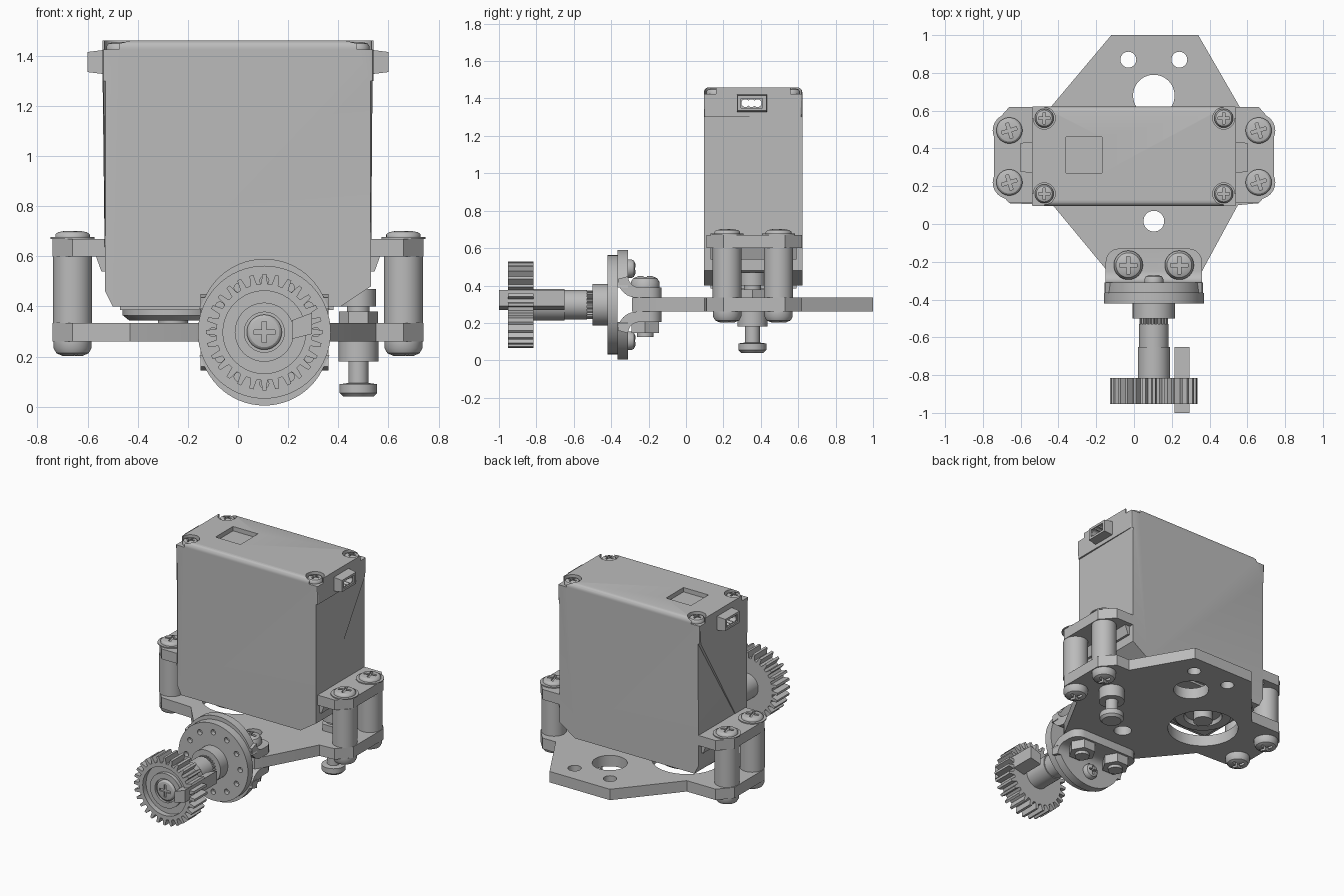
import bpy, bmesh, math
from mathutils import Matrix

if "Cube" in bpy.data.objects:
    bpy.data.objects.remove(bpy.data.objects["Cube"])

grey = bpy.data.materials.new("plain grey")
grey.diffuse_color = (0.5, 0.5, 0.5, 1)
grey.use_nodes = True
grey.node_tree.nodes["Principled BSDF"].inputs["Base Color"].default_value = grey.diffuse_color
PLACE = {'x': lambda u, v, w: (w, u, v), 'y': lambda u, v, w: (u, w, v), 'z': lambda u, v, w: (u, v, w)}


def shade(me):
    me.shade_smooth()
    me.set_sharp_from_angle(angle=math.radians(30))


def finish(name, bm):
    bmesh.ops.recalc_face_normals(bm, faces=bm.faces)
    me = bpy.data.meshes.new(name)
    bm.to_mesh(me)
    bm.free()
    me.materials.append(grey)
    shade(me)
    ob = bpy.data.objects.new(name, me)
    bpy.context.collection.objects.link(ob)
    return ob


def prism(name, pts, lo, hi, axis='z'):
    bm = bmesh.new()
    a, b = [[bm.verts.new(PLACE[axis](u, v, w)) for u, v in pts] for w in (lo, hi)]
    bm.faces.new(a)
    bm.faces.new(b[::-1])
    for i in range(len(pts)):
        j = (i + 1) % len(pts)
        bm.faces.new((a[i], a[j], b[j], b[i]))
    return finish(name, bm)


def lathe(name, prof, c=(0, 0), axis='z', n=40):
    """Solid of revolution; prof is (radius, position along axis), capped at both ends."""
    bm = bmesh.new()
    rings = [[bm.verts.new(PLACE[axis](c[0] + r * math.cos(2 * math.pi * k / n),
                                       c[1] + r * math.sin(2 * math.pi * k / n), w))
              for k in range(n)] for r, w in prof]
    for a, b in zip(rings, rings[1:]):
        for k in range(n):
            bm.faces.new((a[k], a[(k + 1) % n], b[(k + 1) % n], b[k]))
    bm.faces.new(rings[0])
    bm.faces.new(rings[-1][::-1])
    return finish(name, bm)


def cyl(name, c, r, lo, hi, axis='z', n=40):
    return lathe(name, [(r, lo), (r, hi)], c, axis, n)


def box(name, x0, x1, y0, y1, z0, z1):
    return prism(name, [(x0, y0), (x1, y0), (x1, y1), (x0, y1)], z0, z1)


def bevel(ob, width, seg, test):
    bm = bmesh.new()
    bm.from_mesh(ob.data)
    edges = [e for e in bm.edges if test(e.verts[0].co, e.verts[1].co)]
    bmesh.ops.bevel(bm, geom=edges, offset=width, segments=seg, profile=0.5, affect='EDGES')
    bm.to_mesh(ob.data)
    bm.free()
    shade(ob.data)


def cut(ob, cutters):
    for c in cutters:
        c.hide_render = True
        m = ob.modifiers.new("cut", 'BOOLEAN')
        m.operation, m.object, m.solver = 'DIFFERENCE', c, 'EXACT'
    dg = bpy.context.evaluated_depsgraph_get()
    me = bpy.data.meshes.new_from_object(ob.evaluated_get(dg))
    ob.modifiers.clear()
    ob.data = me
    shade(me)
    for c in cutters:
        bpy.data.objects.remove(c)


def gear_outline(c, n, root, tip):
    return [(c[0] + r * math.cos((k + f) * 2 * math.pi / n), c[1] + r * math.sin((k + f) * 2 * math.pi / n))
            for k in range(n) for f, r in ((-0.3, root), (-0.15, tip), (0.15, tip), (0.3, root))]


# Cross-head screw, reused at several scales
head = lathe("standoff_screw", [(1, 0), (1, .45), (.85, .8), (.5, 1)], n=32)
cut(head, [box("slot_a", -.6, .6, -.12, .12, .5, 1.3), box("slot_b", -.12, .12, -.6, .6, .5, 1.3)])
head_mesh = head.data
bpy.data.objects.remove(head)


def screw(name, loc, r, h, turn=(0, 0, 0)):
    ob = bpy.data.objects.new(name, head_mesh)
    ob.location, ob.scale, ob.rotation_euler = loc, (r, r, h), turn
    bpy.context.collection.objects.link(ob)


# Base plate with its holes
right = [(.34, 1), (.56, .62), (.66, .62), (.74, .53), (.74, .2), (.66, .11), (.55, .1), (.36, -.25), (.33, -.29)]
left = [(-.12, -.29), (-.14, -.25), (-.43, .1), (-.66, .11), (-.74, .2), (-.74, .53), (-.66, .62), (-.44, .62), (-.12, 1)]
plate = prism("base_plate", right + left, .26, .335)
cut(plate, [cyl("hole", (x, y), r, .2, .4) for x, y, r in
            ((.105, .68, .11), (-.03, .87, .042), (.24, .87, .042), (.105, .015, .055), (-.26, .36, .22))])

# Motor case with rounded lid, screw pockets, label recess and cable tunnel
case = prism("motor_case", [(-.54, 1.46), (-.54, 1.3), (-.53, .46), (-.5, .4), (.41, .4), (.53, .48),
                            (.54, 1.3), (.54, 1.46)], .095, .622, 'y')
bevel(case, .028, 4, lambda a, b: min(a.z, b.z) > 1.45 and abs(a.x - b.x) > .5)
bevel(case, .012, 2, lambda a, b: abs(abs(a.x) - .54) < .001 and abs(abs(b.x) - .54) < .001
      and abs(a.z - b.z) > .05)


def tunnel():
    return [cyl("tunnel", (.35 + k * .033, 1.375), .021, -.7, .7, 'x', 20) for k in (-1, 0, 1)]


cuts = tunnel() + [box("label", -.36, -.17, .27, .46, 1.43, 1.5)]
for sx in (-1, 1):
    for y, yo in ((.16, .05), (.56, .67)):
        x = sx * .475
        cuts += [cyl("pocket", (x, y), .058, 1.425, 1.5),
                 box("pocket", *sorted((x, sx * .6)), *sorted((y, yo)), 1.4251, 1.5)]
        screw("lid_screw", (x, y, 1.424), .05, .03)
cut(case, cuts)
prism("case_underside", [(-.47, .13), (.38, .13), (.38, .59), (-.47, .59)], .385, .41)

# Output boss below the case
lathe("output_boss", [(.2, .4), (.2, .365), (.175, .345), (.12, .345), (.11, .37), (.06, .37), (.06, .31)], (-.26, .36))

# Parts repeated at each side
for s in (-1, 1):
    prism("mount_wing", [(s * x, y) for x, y in ((.52, .62), (.66, .62), (.74, .53), (.74, .2), (.66, .11), (.52, .11))],
          .6, .67)
    prism("wing_gusset", [(s * .52, .61), (s * .57, .61), (s * .545, .54), (s * .52, .54)], .13, .59, 'y')
    sock = box("cable_socket", *sorted((s * .52, s * .6)), .27, .435, 1.325, 1.425)
    for v in sock.data.vertices:
        if abs(v.co.x) > .59:
            v.co.y = .3525 + (v.co.y - .3525) * .93
            v.co.z = 1.375 + (v.co.z - 1.375) * .8
    cut(sock, tunnel() + [box("mouth", *sorted((s * .59, s * .7)), .295, .41, 1.35, 1.4)])
    for y in (.22, .495):
        cyl("standoff", (s * .66, y), .078, .335, .6)
        cyl("washer", (s * .66, y), .088, .67, .677)
        screw("top_screw", (s * .66, y, .676), .069, .025, (0, 0, .3))
        screw("bottom_screw", (s * .66, y, .26), .076, .058, (math.pi, 0, .3))

# Adjuster bolt through the plate at the right
lathe("adjuster_bolt", [(.06, .04), (.075, .055), (.075, .09), (.04, .095), (.04, .18), (.08, .18), (.08, .26),
                        (.045, .26), (.045, .4), (.07, .4), (.07, .47)], (.48, .355))
cyl("adjuster_nut", (.48, .355), .078, .335, .38, n=6)

# Pair of angle brackets holding the round flange
CX, CZ = .105, .2975
for s in (1, -1):
    def m(z):
        return CZ + s * (z - CZ)
    arc = [(CX + .26 * math.cos(k * math.pi / 32), m(.33 + .26 * math.sin(k * math.pi / 32))) for k in range(5, 28)]
    arc = [(CX + .26, m(.39))] + arc + [(CX - .26, m(.39))]
    prism("bracket_flange", arc, -.365, -.31, 'y')
    inner = [(-.25 - .06 * math.sin(t), m(.45 - .06 * math.cos(t))) for t in [k * math.pi / 12 for k in range(7)]]
    outer = [(-.265 - .1 * math.cos(t), m(.435 - .1 * math.sin(t))) for t in [k * math.pi / 12 for k in range(7)]]
    tab = prism("bracket_tab", [(-.13, m(.335)), (-.13, m(.39))] + inner + outer, CX - .255, CX + .255, 'x')
    bevel(tab, .07, 5, lambda a, b: min(a.y, b.y) > -.14 and abs(a.x - b.x) < .001)
    screw("flange_screw", (CX, -.31, m(.49)), .05, .04, (-math.pi / 2, 0, 0))
    for x in (-.03, .24):
        if s > 0:
            screw("bracket_screw", (x, -.218, .39), .077, .06)
        else:
            cyl("bracket_nut", (x, -.218), .085, .145, .205, n=6)
            cyl("bolt_end", (x, -.218), .045, .125, .2)

# Round flange with a ring of holes, and its hub
C = (CX, CZ)
disc = cyl("round_flange", C, .265, -.42, -.365, 'y', 64)
cut(disc, [cyl("hole", (CX + .205 * math.cos(k * math.pi / 6), CZ + .205 * math.sin(k * math.pi / 6)),
               .018, -.45, -.39, 'y', 16) for k in range(12)])
cyl("hub", C, .112, -.5, -.41, 'y')
prism("spline", gear_outline(C, 24, .066, .076), -.54, -.49, 'y')
lathe("shaft", [(.078, -.53), (.078, -.65), (.085, -.65), (.085, -.82)], C, 'y')

# Spur gear with a recessed face, and the bar through it
gear = prism("spur_gear", gear_outline(C, 28, .192, .232), -.952, -.815, 'y')
cut(gear, [cyl("recess", C, .165, -1, -.915, 'y')])
lathe("gear_boss", [(.118, -.9), (.118, -.94), (.08, -.94), (.08, -.925)], C, 'y')
screw("gear_screw", (CX, -.925, CZ), .07, .02, (math.pi / 2, 0, 0))
prism("drive_bar", [(.215, .27), (.295, .29), (.295, .375), (.215, .345)], -1, -.65, 'y')
